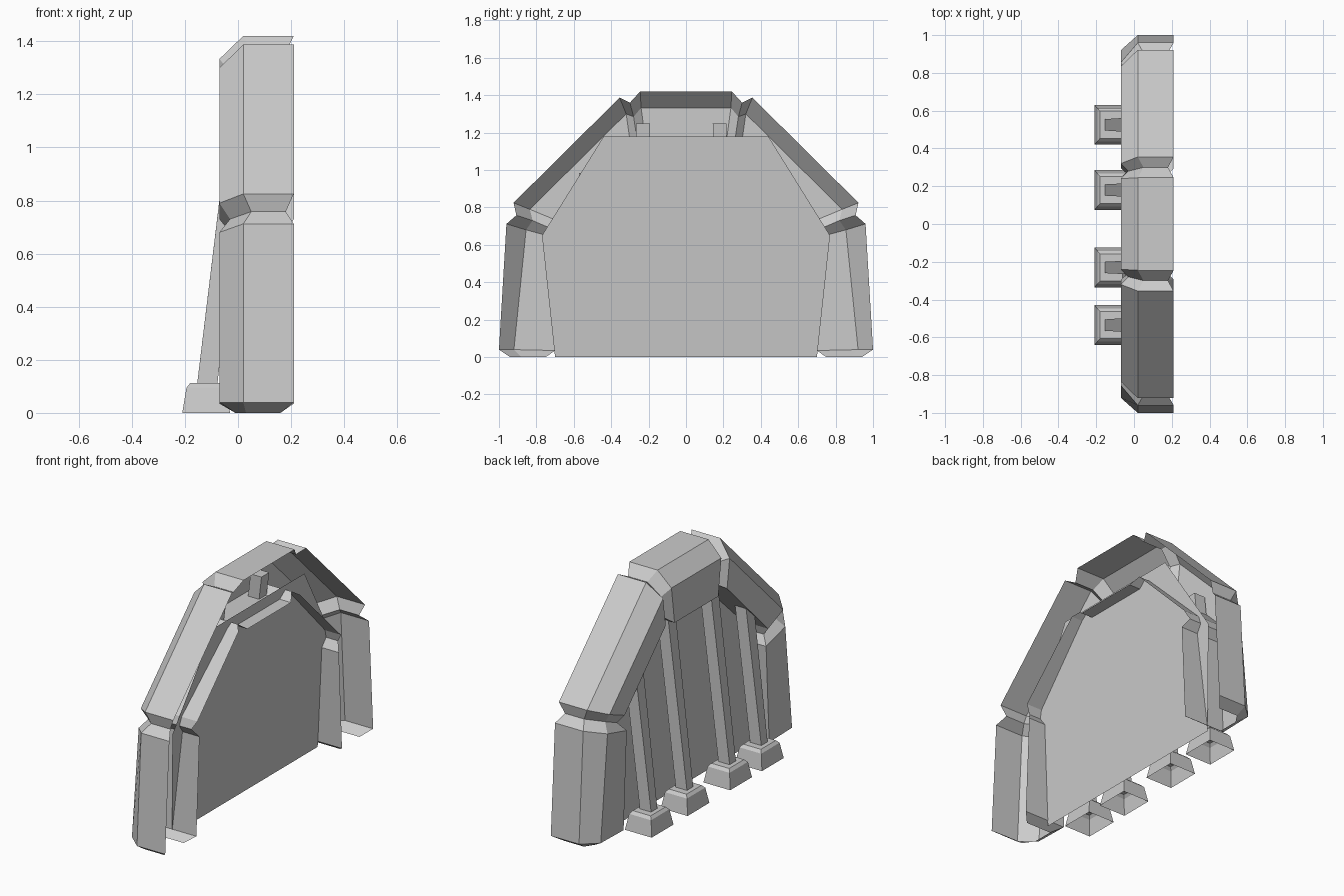
import bpy, bmesh

if "Cube" in bpy.data.objects:
    bpy.data.objects.remove(bpy.data.objects["Cube"])


def make_object(name, verts, faces):
    mesh = bpy.data.meshes.new(name)
    bm = bmesh.new()
    vs = [bm.verts.new(v) for v in verts]
    for f in faces:
        bm.faces.new([vs[i] for i in f])
    bmesh.ops.recalc_face_normals(bm, faces=bm.faces[:])
    bm.to_mesh(mesh)
    bm.free()
    ob = bpy.data.objects.new(name, mesh)
    bpy.context.collection.objects.link(ob)
    return ob


def loft(name, rings, closed=True, cap_end=False):
    n = len(rings[0])
    verts = [p for r in rings for p in r]
    faces = []
    for k in range(len(rings) - 1):
        for i in range(n if closed else n - 1):
            j = (i + 1) % n
            faces.append((k * n + i, k * n + j, (k + 1) * n + j, (k + 1) * n + i))
    if cap_end:
        faces.append(tuple(range(len(verts) - n, len(verts))))
    return make_object(name, verts, faces)


def rect(cx, cy, hx, hy, z):
    return [(cx + sx * hx, cy + sy * hy, z)
            for sx, sy in ((-1, -1), (1, -1), (1, 1), (-1, 1))]


# Arch frame: outer, chamfer and inner (y, z) points, then x of rim, shoulder, face
half = [
    ((.94, 0), (.88, 0), (.75, 0), (.16, .03, -.01)),
    ((1.0, .04), (.92, .04), (.70, .035), (.21, .02, -.07)),
    ((.96, .712), (.855, .68), (.67, .63), (.21, .02, -.07)),
    ((.907, .758), (.82, .73), (.705, .68), (.18, .05, -.03)),
    ((.922, .825), (.835, .79), (.69, .73), (.21, .02, -.07)),
    ((.355, 1.387), (.32, 1.30), (.295, 1.125), (.21, .02, -.07)),
    ((.30, 1.36), (.28, 1.285), (.26, 1.15), (.18, .05, -.03)),
    ((.245, 1.42), (.24, 1.333), (.21, 1.11), (.21, .02, -.07)),
]


def section(o, c, i, xs, side):
    rim, shoulder, face = xs
    return [(rim, side * o[0], o[1]), (shoulder, side * o[0], o[1]),
            (face, side * c[0], c[1]), (face, side * i[0], i[1]),
            (rim, side * i[0], i[1])]


rings = [section(*r, 1) for r in half] + [section(*r, -1) for r in reversed(half)]
loft("arch_frame", rings, closed=False)

# Flat panel recessed in the arch, leaning with the struts
outline = [(.70, 0), (.77, .65), (.44, 1.18)]
outline += [(-y, z) for y, z in reversed(outline)]
make_object("back_panel", [(.045 + .08 * z, y, z) for y, z in outline],
            [tuple(range(len(outline)))])

# Leaning struts standing on tapered feet
for n, (y, top) in enumerate(((.525, .97), (.18, 1.25), (-.23, 1.25), (-.535, .985)), 1):
    lean = .12 * (top - .1)
    loft(f"strut_{n}", [rect(-.117, y, .038, .03, .1),
                        rect(-.117 + lean, y, .037, .037, top)], cap_end=True)
    loft(f"strut_foot_{n}", [rect(-.12, y, .09, .105, 0),
                             rect(-.12, y, .074, .088, .095),
                             rect(-.12, y, .06, .072, .112)], cap_end=True)
